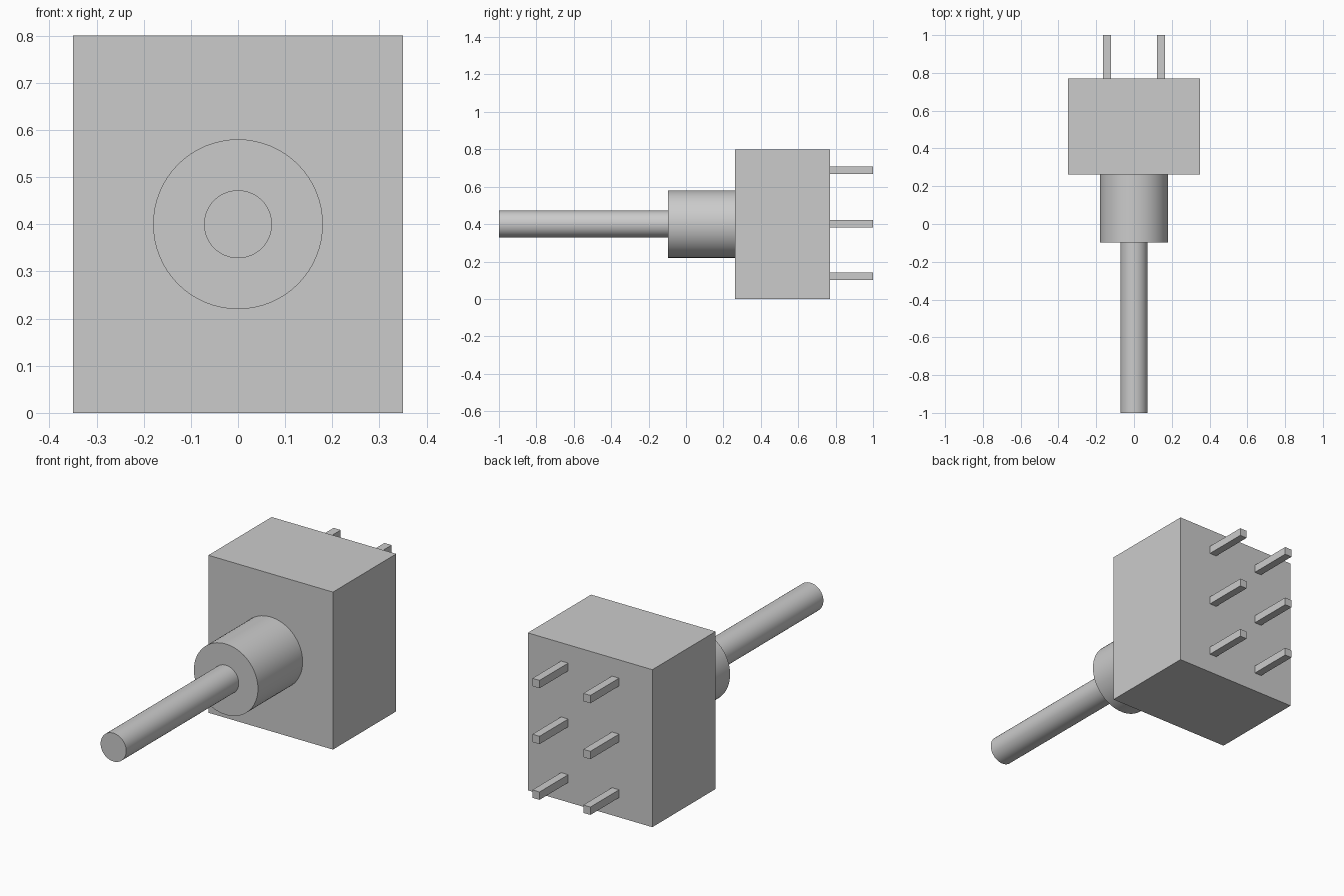
import bpy
import math

if "Cube" in bpy.data.objects:
    bpy.data.objects.remove(bpy.data.objects["Cube"])

CENTRE_Z = 0.40


def box(name, lo, hi):
    bpy.ops.mesh.primitive_cube_add(size=1, location=[(a + b) / 2 for a, b in zip(lo, hi)])
    ob = bpy.context.object
    ob.name = name
    ob.scale = [b - a for a, b in zip(lo, hi)]
    bpy.ops.object.transform_apply(location=False, rotation=False, scale=True)
    return ob


def rod(name, radius, y0, y1):
    bpy.ops.mesh.primitive_cylinder_add(
        vertices=64, radius=radius, depth=y1 - y0,
        location=(0, (y0 + y1) / 2, CENTRE_Z), rotation=(math.pi / 2, 0, 0))
    ob = bpy.context.object
    ob.name = name
    bpy.ops.object.shade_smooth_by_angle(angle=math.radians(30))
    return ob


# Switch housing
box("housing", (-0.35, 0.262, 0), (0.35, 0.77, 0.80))

# Round bushing and toggle lever on the front
rod("bushing", 0.18, -0.097, 0.262)
rod("lever", 0.072, -1.0, -0.097)

# Two columns of three square terminal pins on the back
HALF = 0.02
for side, x in (("left", -0.143), ("right", 0.143)):
    for row, z in (("bottom", 0.12), ("middle", 0.403), ("top", 0.687)):
        box(f"pin_{side}_{row}", (x - HALF, 0.77, z - HALF), (x + HALF, 1.0, z + HALF))
